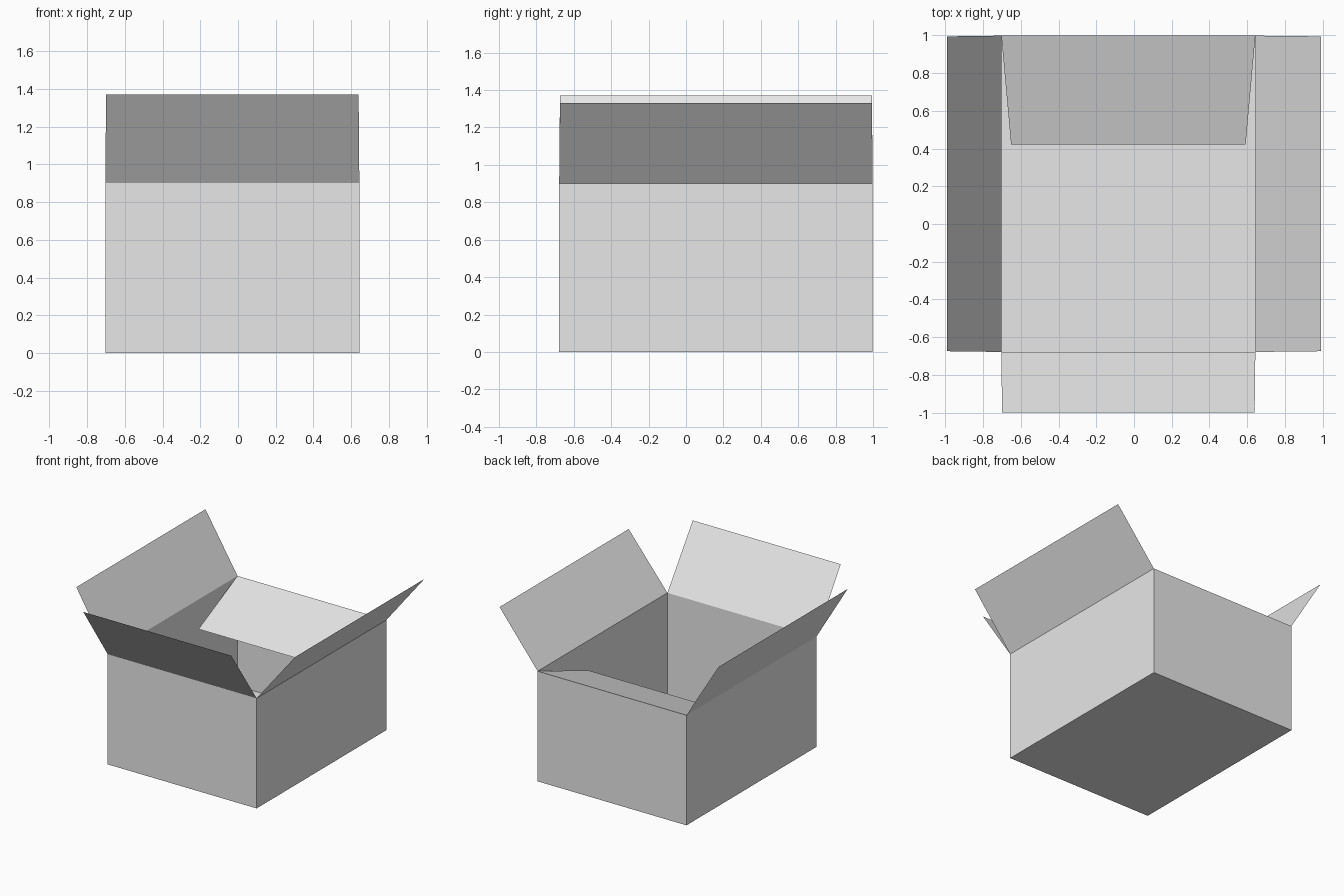
import bpy
from mathutils import Vector

cube = bpy.data.objects.get("Cube")
if cube:
    bpy.data.objects.remove(cube, do_unlink=True)

# Single plain card colour
card = bpy.data.materials.new("grey_card")
card.use_nodes = True
card.diffuse_color = (0.8, 0.8, 0.8, 1)
card.node_tree.nodes["Principled BSDF"].inputs["Base Color"].default_value = (0.8, 0.8, 0.8, 1)


def sheet(name, verts, faces):
    """Make a thin card part from a few corners."""
    mesh = bpy.data.meshes.new(name)
    mesh.from_pydata(verts, [], faces)
    mesh.materials.append(card)
    obj = bpy.data.objects.new(name, mesh)
    bpy.context.collection.objects.link(obj)
    return obj


X0, X1, Y0, Y1, H = -0.703, 0.643, -0.678, 0.998, 0.9
corners = [Vector(c) for c in ((X0, Y0, 0), (X1, Y0, 0), (X1, Y1, 0), (X0, Y1, 0))]
up = Vector((0, 0, 1))

# Open carton: floor and four walls
walls = [(i, (i + 1) % 4, (i + 1) % 4 + 4, i + 4) for i in range(4)]
sheet("carton_body", corners + [c + up * H for c in corners], walls + [(3, 2, 1, 0)])

# Lid flaps: outward reach, rise and taper of the free edge
flaps = [
    ("front_flap", 0.322, 0.47, 0.004),
    ("left_flap", 0.347, 0.43, 0.004),
    ("back_flap", -0.578, -0.2, 0.052),
    ("right_flap", 0.287, 0.47, 0.004),
]
for i, (name, reach, rise, taper) in enumerate(flaps):
    a = corners[i] + up * H
    b = corners[(i + 1) % 4] + up * H
    along = (b - a).normalized()
    move = along.cross(up) * reach + up * rise
    sheet(name, [a, b, b + move - along * taper, a + move + along * taper], [(0, 1, 2, 3)])
